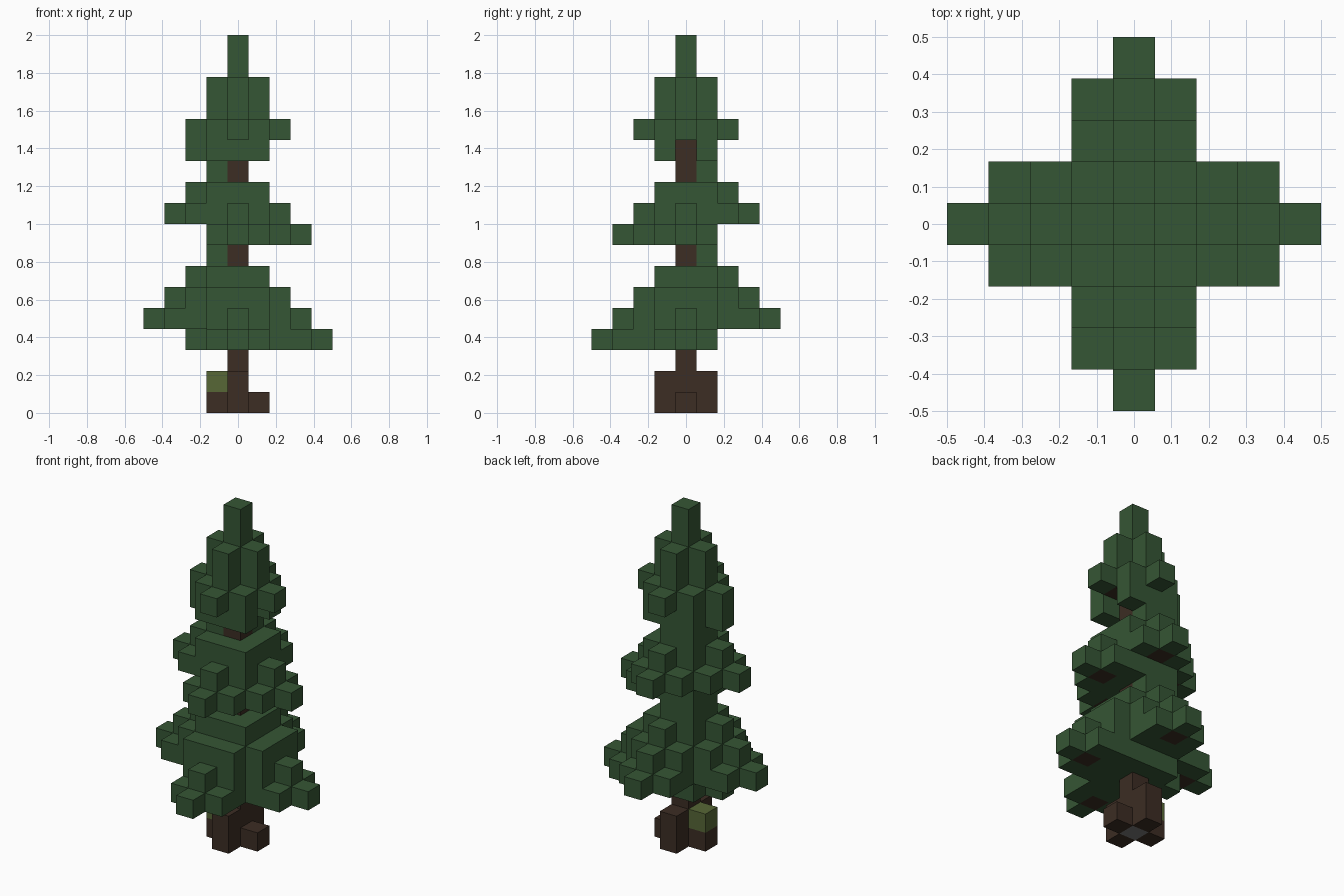
import bpy
import bmesh
from mathutils import Vector

cube = bpy.data.objects.get("Cube")
if cube:
    bpy.data.objects.remove(cube, do_unlink=True)

SIZE = 1 / 9
cells = {}  # (x, y, z) -> part name

EAST, WEST, NORTH, SOUTH = (1, 0), (-1, 0), (0, 1), (0, -1)
LOW, HIGH = (EAST, SOUTH), (WEST, NORTH)


def arm(direction, z, reach, side):
    """One branch layer: a middle row plus a shorter row on each side."""
    dx, dy = direction
    for k in range(1, reach + 1):
        cells[dx * k, dy * k, z] = "needles"
        if k <= side:
            for s in (-1, 1):
                cells[dx * k - dy * s, dy * k + dx * s, z] = "needles"


def tier(directions, base, steps):
    for d in directions:
        for i, (reach, side) in enumerate(steps):
            arm(d, base + i, reach, side)


# Bottom tier
tier(LOW, 3, [(4, 3), (3, 2), (2, 2), (1, 1)])
tier(HIGH, 3, [(1, 1), (4, 3), (3, 2), (2, 1), (1, 0)])
arm(WEST, 3, 2, 1)

# Middle tier
tier(LOW, 8, [(3, 2), (2, 1), (1, 1)])
tier(HIGH, 8, [(1, 1), (3, 2), (2, 1), (1, 0)])

# Corners that close the neck above each tier
for z in (7, 11):
    cells[-1, 1, z] = "needles"

# Top tier, open on one side
arm(WEST, 12, 2, 1)
arm(NORTH, 12, 1, 1)
arm(SOUTH, 12, 1, 1)
tier(LOW + HIGH, 13, [(2, 1), (1, 0), (1, 0)])

# Trunk, tip and roots
for z in range(18):
    cells[0, 0, z] = "trunk" if z < 16 else "needles"
for dx, dy in LOW + HIGH:
    cells[dx, dy, 0] = "trunk"
    if dy:
        cells[dx, dy, 1] = "trunk"
cells[-1, 0, 1] = "moss"
cells[0, 0, 0] = "core"

# Bare wood showing under each branch
for directions, shift in ((LOW, 0), (HIGH, 1)):
    for dx, dy in directions:
        cells[dx * 3, dy * 3, 3 + shift] = "trunk"
        cells[dx * 2, dy * 2, 8 + shift] = "trunk"
        cells[dx, dy, 13] = "trunk"


def make_material(name, color):
    mat = bpy.data.materials.new(name)
    mat.use_nodes = True
    mat.diffuse_color = (*color, 1)
    bsdf = next(n for n in mat.node_tree.nodes if n.type == "BSDF_PRINCIPLED")
    bsdf.inputs["Base Color"].default_value = (*color, 1)
    bsdf.inputs["Roughness"].default_value = 0.9
    return mat


def build(part, mat):
    """Mesh the outer faces of all the blocks in one part."""
    bm = bmesh.new()
    for cell, name in cells.items():
        if name != part:
            continue
        centre = Vector(cell) + Vector((0, 0, 0.5))
        for axis in range(3):
            for sign in (-1, 1):
                n = Vector((0, 0, 0))
                n[axis] = sign
                if tuple(int(a + b) for a, b in zip(cell, n)) in cells:
                    continue
                u = Vector((0, 0, 0))
                u[(axis + 1) % 3] = 0.5
                v = n.cross(u)
                mid = centre + n / 2
                bm.faces.new([bm.verts.new((mid + a * u + b * v) * SIZE)
                              for a, b in ((-1, -1), (1, -1), (1, 1), (-1, 1))])
    bmesh.ops.remove_doubles(bm, verts=bm.verts, dist=SIZE / 100)
    mesh = bpy.data.meshes.new(part)
    bm.to_mesh(mesh)
    bm.free()
    mesh.materials.append(mat)
    bpy.context.collection.objects.link(bpy.data.objects.new(part, mesh))


build("needles", make_material("dark green", (0.036, 0.093, 0.035)))
build("trunk", make_material("dark brown", (0.045, 0.026, 0.017)))
build("moss", make_material("moss green", (0.095, 0.135, 0.037)))
build("core", make_material("grey", (0.19, 0.19, 0.19)))
